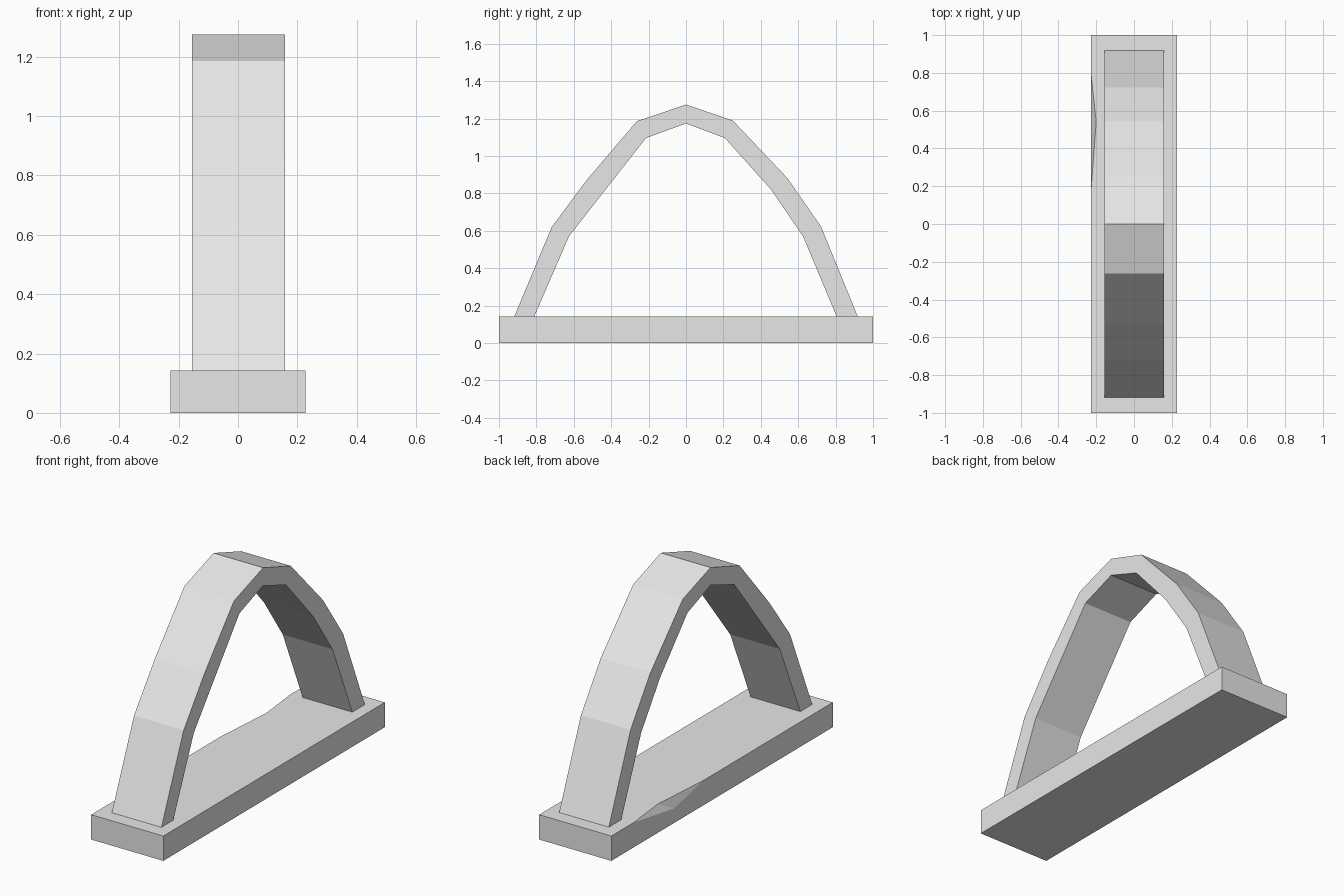
import bpy
import bmesh

cube = bpy.data.objects.get("Cube")
if cube:
    bpy.data.objects.remove(cube, do_unlink=True)

BASE_HEIGHT = 0.142
HALF_WIDTH = 0.228

# One plain grey for the whole model
GREY = (0.8, 0.8, 0.8, 1.0)
stone = bpy.data.materials.new("light grey")
stone.use_nodes = True
stone.diffuse_color = GREY
stone.node_tree.nodes["Principled BSDF"].inputs["Base Color"].default_value = GREY


def add_object(name, bm):
    """Turn a bmesh into a flat-shaded grey object."""
    bmesh.ops.recalc_face_normals(bm, faces=bm.faces)
    mesh = bpy.data.meshes.new(name)
    bm.to_mesh(mesh)
    bm.free()
    mesh.materials.append(stone)
    obj = bpy.data.objects.new(name, mesh)
    bpy.context.collection.objects.link(obj)
    return obj


# Base slab
bm = bmesh.new()
bmesh.ops.create_cube(bm, size=1)
bmesh.ops.scale(bm, verts=bm.verts, vec=(2 * HALF_WIDTH, 2, BASE_HEIGHT))
bmesh.ops.translate(bm, verts=bm.verts, vec=(0, 0, BASE_HEIGHT / 2))
base = add_object("base_slab", bm)

# Chip broken out of the slab's top edge on the -x side
bm = bmesh.new()
chip_points = [
    (-HALF_WIDTH, 0.80, BASE_HEIGHT),
    (-HALF_WIDTH, 0.17, BASE_HEIGHT),
    (-0.20, 0.54, BASE_HEIGHT),
    (-HALF_WIDTH, 0.43, 0.083),
    (-0.30, 0.48, 0.22),
]
for point in chip_points:
    bm.verts.new(point)
bmesh.ops.convex_hull(bm, input=bm.verts)
cutter = add_object("chip_cutter", bm)
cutter.hide_render = True

chip = base.modifiers.new("chip", 'BOOLEAN')
chip.operation = 'DIFFERENCE'
chip.solver = 'EXACT'
chip.object = cutter
bpy.context.view_layer.objects.active = base
bpy.ops.object.modifier_apply(modifier=chip.name)
bpy.data.objects.remove(cutter, do_unlink=True)

# Arch: outer and inner outlines in (y, z), extruded across x
FOOT = BASE_HEIGHT - 0.004
outer = [(-0.92, FOOT), (-0.718, 0.62), (-0.53, 0.873), (-0.263, 1.186), (0, 1.275),
         (0.25, 1.19), (0.542, 0.882), (0.722, 0.623), (0.92, FOOT)]
inner = [(-0.813, FOOT), (-0.626, 0.57), (-0.417, 0.837), (-0.214, 1.096), (0, 1.174),
         (0.208, 1.096), (0.455, 0.82), (0.626, 0.57), (0.807, FOOT)]

bm = bmesh.new()
rings = []
for (oy, oz), (iy, iz) in zip(outer, inner):
    section = [(-0.155, oy, oz), (0.159, oy, oz), (0.159, iy, iz), (-0.155, iy, iz)]
    rings.append([bm.verts.new(co) for co in section])
for a, b in zip(rings, rings[1:]):
    for i in range(4):
        j = (i + 1) % 4
        bm.faces.new((a[i], a[j], b[j], b[i]))
bm.faces.new(rings[0])
bm.faces.new(rings[-1])
add_object("arch", bm)
